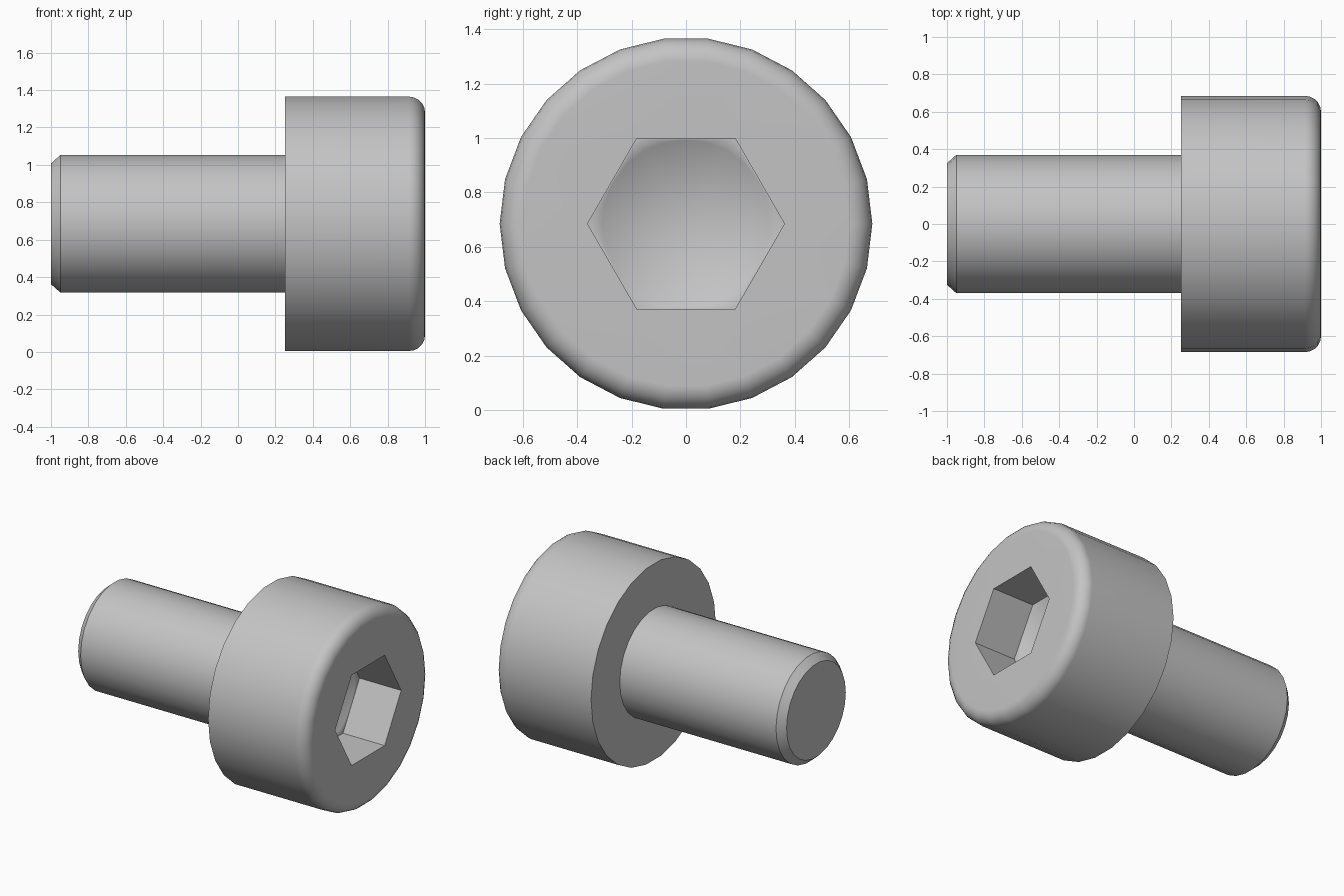
import bpy, bmesh, math

SEGMENTS = 26
AXIS_Z = 0.685          # height of the screw axis
HEAD_R, SHANK_R = 0.685, 0.37
FILLET = 0.085
SOCKET_DEPTH, HEX_R, DRILL_R = 0.32, 0.362, 0.308

cube = bpy.data.objects.get("Cube")
if cube:
    bpy.data.objects.remove(cube, do_unlink=True)

steel = bpy.data.materials.new("light grey steel")
steel.use_nodes = True
grey = (0.55, 0.55, 0.55, 1)
steel.diffuse_color = grey
bsdf = next(n for n in steel.node_tree.nodes if n.type == 'BSDF_PRINCIPLED')
bsdf.inputs["Base Color"].default_value = grey


def ring(bm, x, r, n):
    """Closed loop of vertices around the screw axis."""
    return [bm.verts.new((x, r * math.cos(2 * math.pi * i / n),
                          AXIS_Z + r * math.sin(2 * math.pi * i / n))) for i in range(n)]


def skin(bm, a, b):
    """Quads between two loops with equal counts."""
    for i in range(len(a)):
        j = (i + 1) % len(a)
        bm.faces.new((a[i], a[j], b[j], b[i]))


def lathe(bm, profile, n=SEGMENTS):
    loops = [ring(bm, x, r, n) for x, r in profile]
    for a, b in zip(loops, loops[1:]):
        skin(bm, a, b)
    return loops


def loop_edges(bm, loop):
    edges = []
    for i, v in enumerate(loop):
        w = loop[(i + 1) % len(loop)]
        edges.append(bm.edges.get((v, w)) or bm.edges.new((v, w)))
    return edges


def fill_between(bm, outer, inner):
    """Flat face with a hole in it."""
    bmesh.ops.triangle_fill(bm, use_beauty=True, normal=(1, 0, 0),
                            edges=loop_edges(bm, outer) + loop_edges(bm, inner))


def finish(bm, name):
    bmesh.ops.recalc_face_normals(bm, faces=bm.faces[:])
    mesh = bpy.data.meshes.new(name)
    bm.to_mesh(mesh)
    bm.free()
    mesh.materials.append(steel)
    obj = bpy.data.objects.new(name, mesh)
    bpy.context.collection.objects.link(obj)
    bpy.ops.object.select_all(action='DESELECT')
    obj.select_set(True)
    bpy.context.view_layer.objects.active = obj
    bpy.ops.object.shade_smooth_by_angle(angle=math.radians(35))
    weighted = obj.modifiers.new("even shading", 'WEIGHTED_NORMAL')
    weighted.keep_sharp = True


# Head: underside, side wall and rounded rim
bm = bmesh.new()
profile = [(0.25, SHANK_R), (0.25, HEAD_R)]
for i in range(6):
    a = math.pi / 2 * i / 5
    profile.append((1 - FILLET + FILLET * math.sin(a), HEAD_R - FILLET + FILLET * math.cos(a)))
rim = lathe(bm, profile)[-1]

# Hex socket with a drill point at the bottom
floor_x = 1 - SOCKET_DEPTH
mouth, floor = lathe(bm, [(1, HEX_R), (floor_x, HEX_R)], 6)
fill_between(bm, rim, mouth)
drill = ring(bm, floor_x, DRILL_R, 24)
fill_between(bm, floor, drill)
tip = bm.verts.new((floor_x - DRILL_R * math.tan(math.radians(30)), 0, AXIS_Z))
for i, v in enumerate(drill):
    bm.faces.new((v, drill[(i + 1) % len(drill)], tip))
finish(bm, "screw_head")

# Shank with a chamfered end
bm = bmesh.new()
end = lathe(bm, [(0.25, SHANK_R), (-0.95, SHANK_R), (-1, 0.325)])[-1]
bm.faces.new(end)
finish(bm, "screw_shank")
